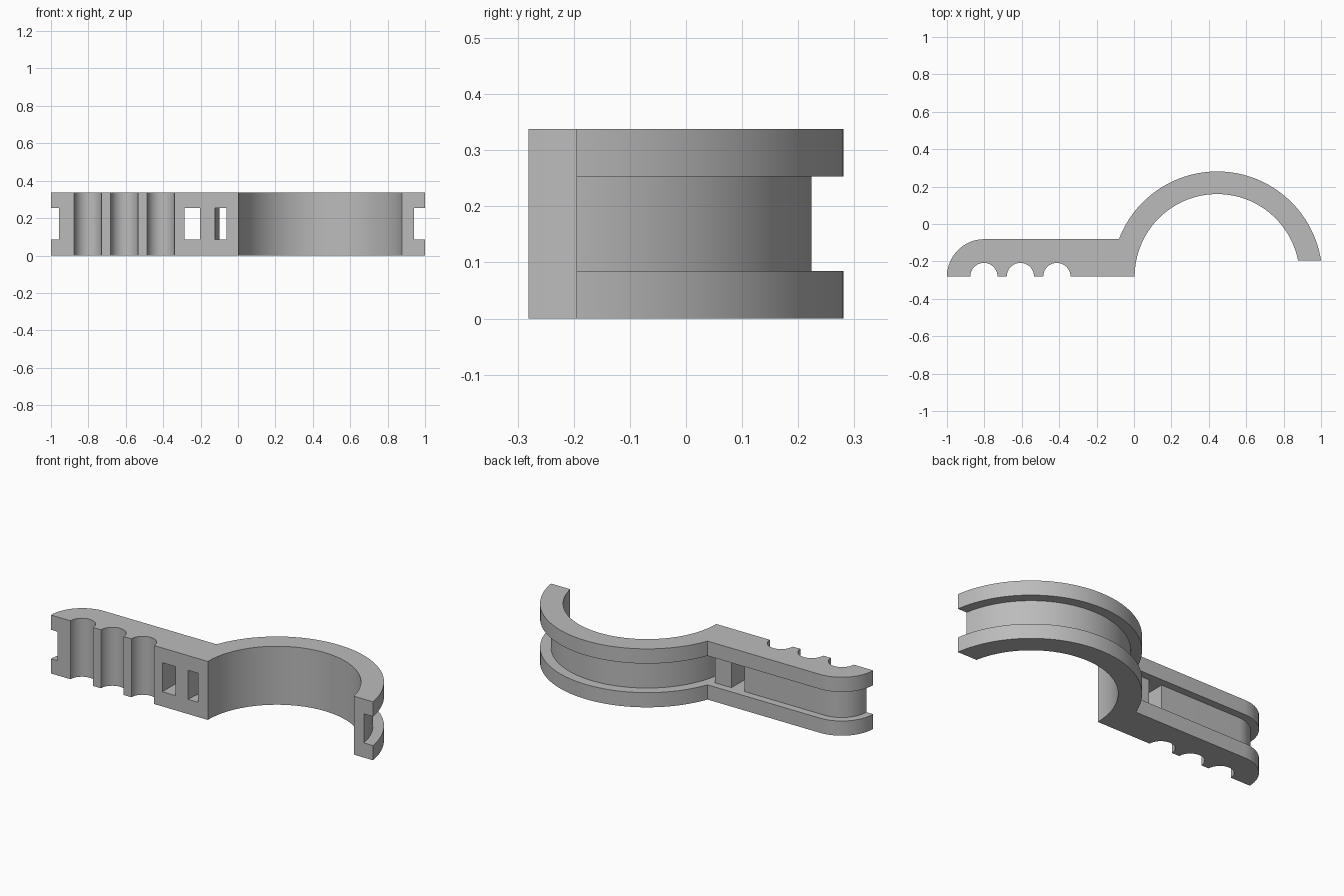
import bpy, bmesh
from math import sin, cos, asin, pi

if "Cube" in bpy.data.objects:
    bpy.data.objects.remove(bpy.data.objects["Cube"], do_unlink=True)

HEIGHT = 0.338
FRONT = -0.281                # flat front of the handle, also the arc centre line
HOOK_X = 0.4446
R_IN, R_OUT = 0.441, 0.562    # hook radii
R_GROOVE, R_SLOT = 0.505, 0.567
TIP_X, TIP_R, TIP_GROOVE = -0.8, 0.2, 0.157
GROOVE_LOW, GROOVE_HIGH = 0.085, 0.253

grey = bpy.data.materials.new("plain grey")
grey.use_nodes = True
grey.diffuse_color = (0.5, 0.5, 0.5, 1)
grey.node_tree.nodes["Principled BSDF"].inputs["Base Color"].default_value = (0.5, 0.5, 0.5, 1)


def arc(cx, r, start, end, steps):
    """Points on a circle centred on the front line."""
    angles = [start + (end - start) * i / steps for i in range(steps + 1)]
    return [(cx + r * cos(a), FRONT + r * sin(a)) for a in angles]


def prism(name, outline, low, high):
    """Extrude a flat outline between two heights."""
    bm = bmesh.new()
    face = bm.faces.new([bm.verts.new((x, y, low)) for x, y in outline])
    up = bmesh.ops.extrude_face_region(bm, geom=[face])["geom"]
    bmesh.ops.translate(bm, vec=(0, 0, high - low),
                        verts=[v for v in up if isinstance(v, bmesh.types.BMVert)])
    bmesh.ops.recalc_face_normals(bm, faces=bm.faces)
    mesh = bpy.data.meshes.new(name)
    bm.to_mesh(mesh)
    bm.free()
    mesh.materials.append(grey)
    obj = bpy.data.objects.new(name, mesh)
    bpy.context.collection.objects.link(obj)
    return obj


# Clamp outline: handle tip, back, hook outside, hook inside, finger grips
end_y = 0.086
back_y = FRONT + TIP_R
outline = arc(TIP_X, TIP_R, pi, pi / 2, 16)
outline += arc(HOOK_X, R_OUT, pi - asin(TIP_R / R_OUT), asin(end_y / R_OUT), 56)
outline += arc(HOOK_X, R_IN, asin(end_y / R_IN), pi, 56)
for grip_x in (-0.4125, -0.6075, -0.8025):
    outline += arc(grip_x, 0.073, 0, pi, 20)
clamp = prism("hook_clamp", outline, 0, HEIGHT)

# Groove round the hook, running out through the handle as a curved slot
hook_groove = (arc(HOOK_X, R_GROOVE, -0.12, pi + 0.12, 64)
               + arc(HOOK_X, R_SLOT, pi + 0.12, -0.12, 64))

# Groove along the handle back and round its tip
handle_groove = [(TIP_X - TIP_GROOVE, FRONT - 0.05)]
handle_groove += arc(TIP_X, TIP_GROOVE, pi, pi / 2, 16)
handle_groove += [(-0.08, FRONT + TIP_GROOVE), (-0.08, back_y + 0.05),
                  (-1.1, back_y + 0.05), (-1.1, FRONT - 0.05)]

# Square window through the handle
window = [(-0.287, FRONT - 0.05), (-0.204, FRONT - 0.05),
          (-0.204, back_y + 0.03), (-0.287, back_y + 0.03)]

bpy.context.view_layer.objects.active = clamp
for name, shape in (("hook_groove_cutter", hook_groove),
                    ("handle_groove_cutter", handle_groove),
                    ("window_cutter", window)):
    cutter = prism(name, shape, GROOVE_LOW, GROOVE_HIGH)
    cutter.hide_render = True
    cut = clamp.modifiers.new(name, "BOOLEAN")
    cut.operation = "DIFFERENCE"
    cut.solver = "EXACT"
    cut.object = cutter
    bpy.ops.object.modifier_apply(modifier=cut.name)
    bpy.data.objects.remove(cutter, do_unlink=True)

# Smooth curves, sharp corners
for obj in bpy.context.selected_objects:
    obj.select_set(False)
clamp.select_set(True)
bpy.ops.object.shade_smooth_by_angle(angle=0.5)
